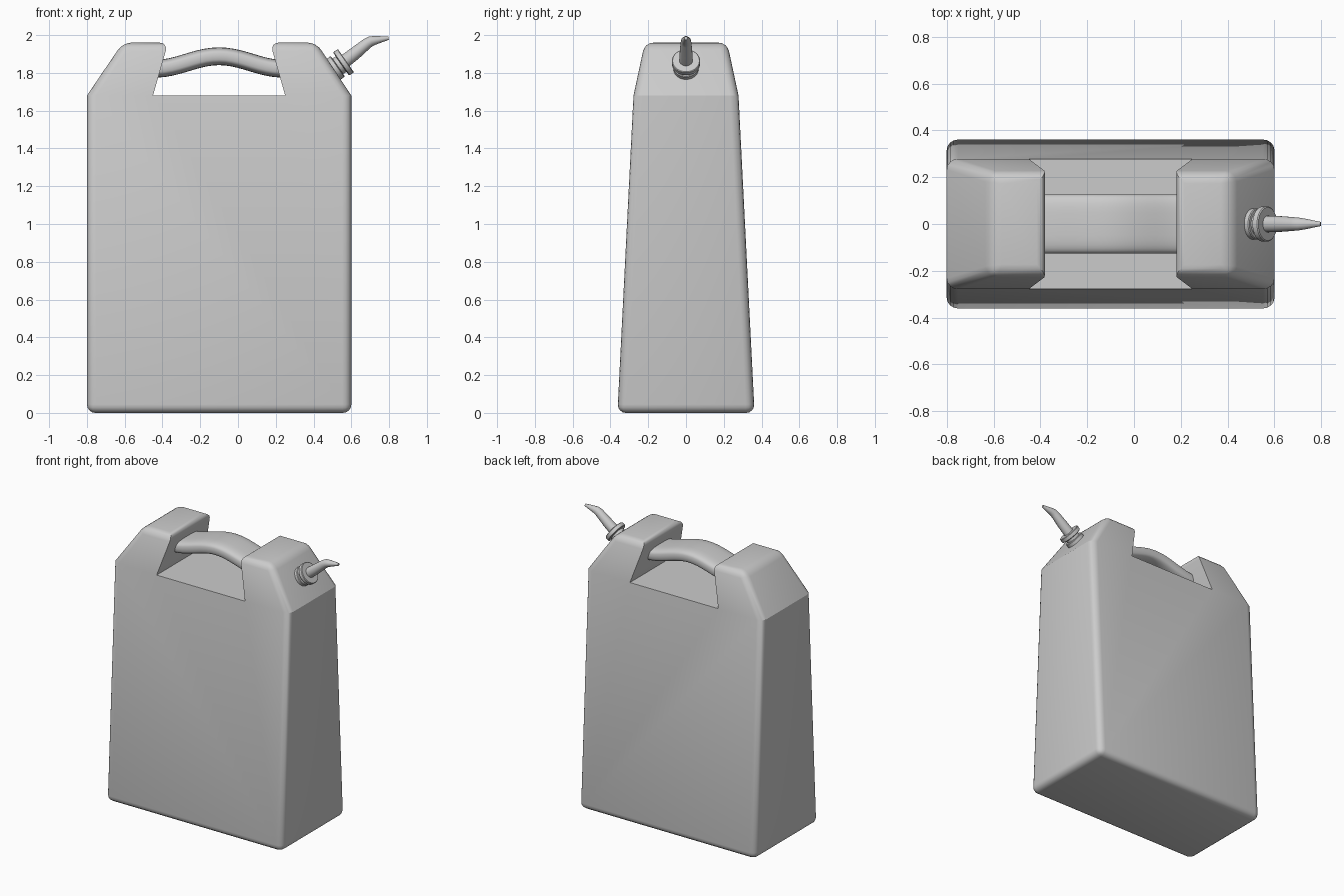
import bpy, bmesh, math
from mathutils import Vector

if "Cube" in bpy.data.objects:
    bpy.data.objects.remove(bpy.data.objects["Cube"])


def finish(name, bm):
    bmesh.ops.recalc_face_normals(bm, faces=bm.faces)
    me = bpy.data.meshes.new(name)
    bm.to_mesh(me)
    bm.free()
    ob = bpy.data.objects.new(name, me)
    bpy.context.collection.objects.link(ob)
    return ob


def smooth(ob, angle=35):
    bpy.ops.object.select_all(action='DESELECT')
    ob.select_set(True)
    bpy.context.view_layer.objects.active = ob
    bpy.ops.object.shade_smooth_by_angle(angle=math.radians(angle))


def sweep(name, path, sides=32, power=1.0):
    """Sweep a rounded section along (x, z, half_y, half_thickness) stations."""
    bm = bmesh.new()
    rings = []
    for i, (x, z, ry, rt) in enumerate(path):
        a, b = path[max(i - 1, 0)], path[min(i + 1, len(path) - 1)]
        t = Vector((b[0] - a[0], 0, b[1] - a[1])).normalized()
        n = Vector((-t.z, 0, t.x))
        ring = []
        for k in range(sides):
            ang = 2 * math.pi * k / sides
            c, s = math.cos(ang), math.sin(ang)
            u = math.copysign(abs(c) ** power, c) * ry
            v = math.copysign(abs(s) ** power, s) * rt
            ring.append(bm.verts.new(Vector((x, u, z)) + n * v))
        rings.append(ring)
    for r, q in zip(rings, rings[1:]):
        for k in range(sides):
            j = (k + 1) % sides
            bm.faces.new((r[k], r[j], q[j], q[k]))
    bm.faces.new(rings[0])
    bm.faces.new(rings[-1])
    ob = finish(name, bm)
    smooth(ob)
    return ob


# Can body: notched outline, tapering in depth towards the top
outline = [(-.8, 0), (.6, 0), (.6, 1.68), (.415, 1.96), (.17, 1.96),
           (.25, 1.68), (-.45, 1.68), (-.37, 1.96), (-.61, 1.96), (-.8, 1.68)]


def half_depth(z):
    return .363 - .085 * z / 1.68 if z <= 1.68 else .278 - .06 * (z - 1.68) / .28


bm = bmesh.new()
front = [bm.verts.new((x, -half_depth(z), z)) for x, z in outline]
back = [bm.verts.new((x, half_depth(z), z)) for x, z in outline]
for side in (front, back):
    for ids in ((0, 1, 2, 5, 6, 9), (2, 3, 4, 5), (6, 7, 8, 9)):
        bm.faces.new([side[i] for i in ids])
for i in range(len(outline)):
    j = (i + 1) % len(outline)
    bm.faces.new((front[i], front[j], back[j], back[i]))
bmesh.ops.recalc_face_normals(bm, faces=bm.faces)
weight = bm.edges.layers.float.new('bevel_weight_edge')
notch = {side[i] for side in (front, back) for i in (5, 6)}
for e in bm.edges:
    if e.calc_face_angle() > math.radians(40) and not notch & set(e.verts):
        e[weight] = 1.0
body = finish("can_body", bm)
bev = body.modifiers.new("soft_edges", 'BEVEL')
bev.limit_method = 'WEIGHT'
bev.width = .045
bev.segments = 4
bev.use_clamp_overlap = False
bpy.context.view_layer.objects.active = body
body.select_set(True)
bpy.ops.object.modifier_apply(modifier=bev.name)
smooth(body, 30)

# Arched carry handle bridging the notch
handle = []
for i in range(21):
    x = -.46 + .72 * i / 20
    z = 1.822 + .066 * (.5 + .5 * math.cos(math.pi * min(1, abs(x + .1) / .34)))
    handle.append((x, z, .127, .047))
sweep("carry_handle", handle, power=.6)

# Screw cap on the sloping shoulder
base, axis = Vector((.5, 1.815)), Vector((.82, .57)).normalized()
cap = []
for d, r in ((-.03, .066), (.03, .066), (.034, .062), (.035, .05), (.055, .05),
             (.056, .07), (.060, .075), (.083, .075), (.087, .071)):
    p = base + axis * d
    cap.append((p.x, p.y, r, r))
sweep("spout_cap", cap)

# Bent, tapering pouring spout
sweep("pouring_spout", [(.55, 1.85, .036, .036), (.62, 1.904, .034, .034),
                        (.685, 1.957, .029, .029), (.705, 1.968, .027, .027),
                        (.73, 1.973, .023, .022), (.797, 1.984, .009, .009)], sides=20)
